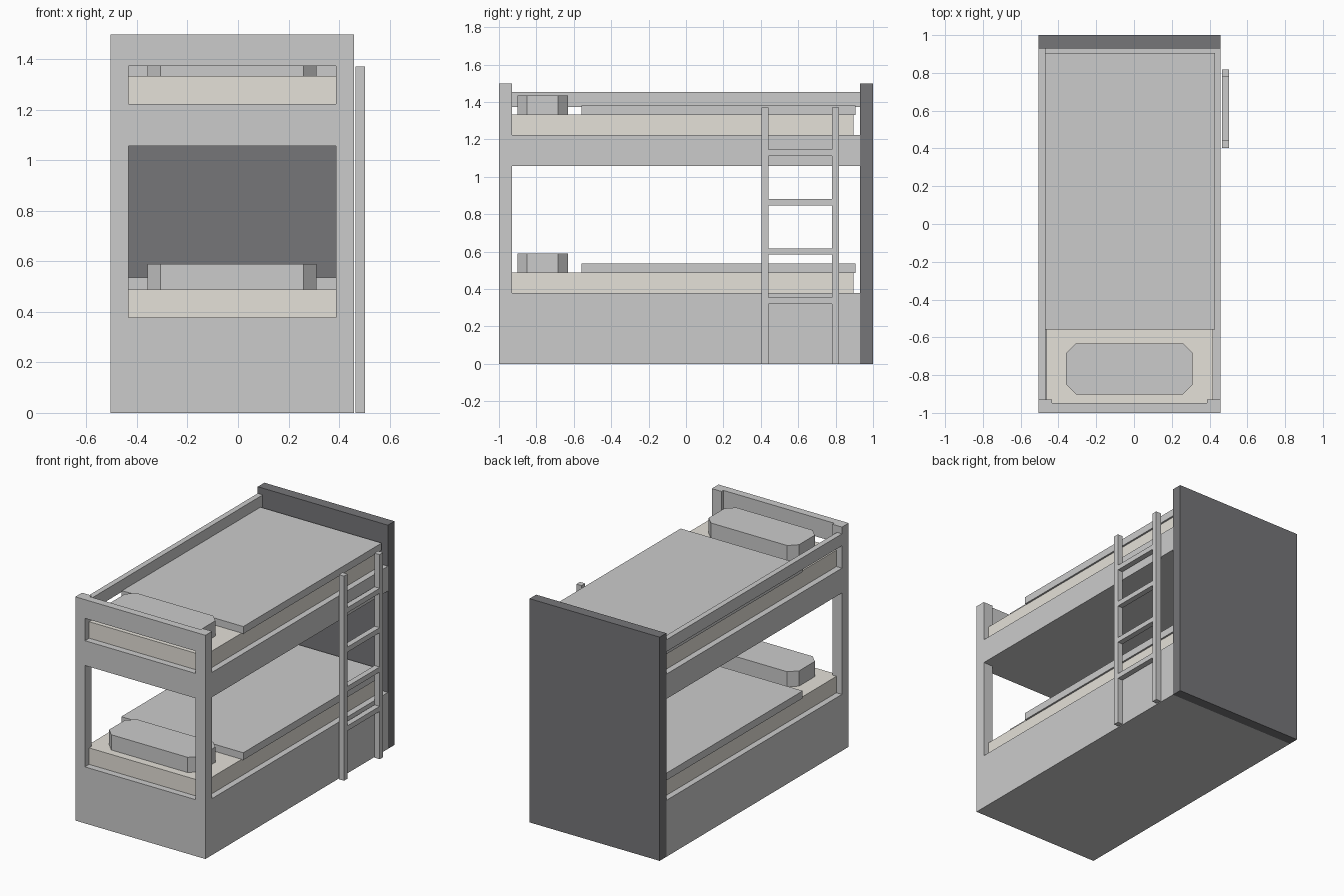
import bpy, bmesh

if "Cube" in bpy.data.objects:
    bpy.data.objects.remove(bpy.data.objects["Cube"])


def material(name, rgb):
    m = bpy.data.materials.new(name)
    m.diffuse_color = (*rgb, 1)
    m.use_nodes = True
    m.node_tree.nodes["Principled BSDF"].inputs["Base Color"].default_value = m.diffuse_color
    return m


BEIGE = material("mattress_beige", (0.78, 0.75, 0.69))
CREAM = material("pillow_cream", (0.84, 0.84, 0.81))
BLACK = material("panel_black", (0.18, 0.18, 0.19))


def add_prism(bm, outline, z0, z1):
    """Extrude a flat outline from z0 to z1."""
    face = bm.faces.new([bm.verts.new((x, y, z0)) for x, y in outline])
    top = bmesh.ops.extrude_face_region(bm, geom=[face])["geom"]
    for v in top:
        if isinstance(v, bmesh.types.BMVert):
            v.co.z = z1


def finish(name, bm, mat=None):
    bmesh.ops.recalc_face_normals(bm, faces=bm.faces[:])
    mesh = bpy.data.meshes.new(name)
    bm.to_mesh(mesh)
    bm.free()
    if mat:
        mesh.materials.append(mat)
    obj = bpy.data.objects.new(name, mesh)
    bpy.context.collection.objects.link(obj)
    return obj


def box(name, xs, ys, zs, mat=None):
    bm = bmesh.new()
    (x0, x1), (y0, y1) = xs, ys
    add_prism(bm, [(x0, y0), (x1, y0), (x1, y1), (x0, y1)], *zs)
    return finish(name, bm, mat)


LEFT, RIGHT = -0.505, 0.459
POST_L, POST_R = -0.434, 0.387      # inner faces of the front posts
TOP = 1.498
BACK = 0.93                         # front face of the back panel

# Solid lower base and upper deck
box("lower_base", (LEFT, RIGHT), (-1, BACK), (0, 0.378))
box("upper_deck", (LEFT, RIGHT), (-1, BACK), (1.057, 1.223))

# Front posts, in the gaps above the base and above the deck
for side, xs in (("left", (LEFT, POST_L)), ("right", (POST_R, RIGHT))):
    box(f"{side}_lower_post", xs, (-1, -0.929), (0.378, 1.057))
    box(f"{side}_upper_post", xs, (-1, -0.929), (1.223, TOP))

# Front top rail, left guard rail and back panel
box("front_top_rail", (POST_L, POST_R), (-1, -0.948), (1.373, TOP))
box("left_guard_rail", (LEFT, -0.468), (-0.929, BACK), (1.373, 1.453))
box("back_panel", (LEFT, RIGHT), (BACK, 1), (0, TOP), BLACK)

# Bedding, the same on both levels
for level, z in (("lower", 0.378), ("upper", 1.223)):
    top = z + 0.11
    box(f"{level}_mattress", (-0.464, 0.418), (-0.955, 0.895), (z, top), BEIGE)
    box(f"{level}_blanket", (-0.474, 0.43), (-0.558, 0.906), (top - 0.002, top + 0.047))
    # Pillow with cut corners
    x0, x1, y0, y1, c = -0.359, 0.311, -0.902, -0.632, 0.052
    bm = bmesh.new()
    add_prism(bm, [(x0 + c, y0), (x1 - c, y0), (x1, y0 + c), (x1, y1 - c),
                   (x1 - c, y1), (x0 + c, y1), (x0, y1 - c), (x0, y0 + c)],
              top, top + 0.102)
    finish(f"{level}_pillow", bm, CREAM)

# Ladder
LADDER_X = (0.465, 0.503)
for side, ys in (("front", (0.403, 0.441)), ("back", (0.78, 0.818))):
    box(f"ladder_{side}_rail", LADDER_X, ys, (0, 1.37))
for i in range(4):
    z = 0.32 + i * 0.2635
    box(f"ladder_rung_{i + 1}", LADDER_X, (0.441, 0.78), (z, z + 0.034))
